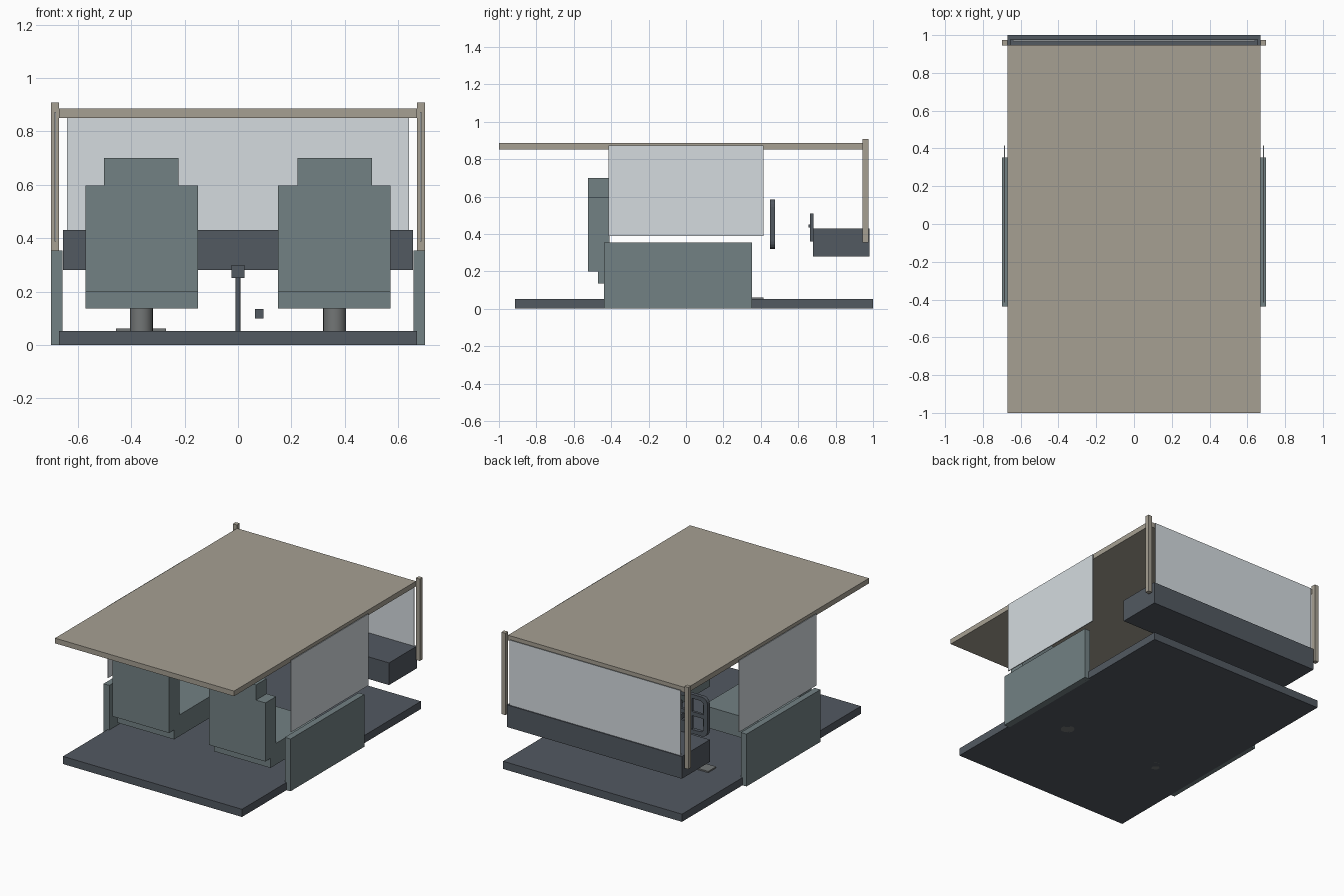
import bpy, bmesh, math

if "Cube" in bpy.data.objects:
    bpy.data.objects.remove(bpy.data.objects["Cube"])


def material(name, rgb):
    m = bpy.data.materials.new(name)
    m.diffuse_color = (*rgb, 1)
    m.use_nodes = True
    m.node_tree.nodes["Principled BSDF"].inputs["Base Color"].default_value = m.diffuse_color
    return m


DARK = material("dark_slate", (0.085, 0.10, 0.12))
TEAL = material("grey_teal", (0.17, 0.22, 0.23))
TAN = material("warm_grey", (0.38, 0.35, 0.29))
GLASS = material("pale_glass", (0.66, 0.71, 0.74))
STEEL = material("steel", (0.17, 0.18, 0.18))


def finish(name, bm, mat):
    bmesh.ops.recalc_face_normals(bm, faces=bm.faces)
    me = bpy.data.meshes.new(name)
    bm.to_mesh(me)
    bm.free()
    ob = bpy.data.objects.new(name, me)
    me.materials.append(mat)
    bpy.context.collection.objects.link(ob)
    return ob


def box(name, x, y, z, mat):
    """Box from (min, max) ranges."""
    bm = bmesh.new()
    bmesh.ops.create_cube(bm, size=1)
    for v in bm.verts:
        v.co = [r[0] + (c + 0.5) * (r[1] - r[0]) for c, r in zip(v.co, (x, y, z))]
    return finish(name, bm, mat)


def post(name, x, y, z0, z1, radius, mat):
    """Upright cylinder."""
    bpy.ops.mesh.primitive_cylinder_add(vertices=24, radius=radius, depth=z1 - z0,
                                        location=(x, y, (z0 + z1) / 2))
    ob = bpy.context.object
    ob.name = name
    ob.data.materials.append(mat)
    bpy.ops.object.shade_smooth_by_angle()
    return ob


def span(s, a, b):
    return tuple(sorted((s * a, s * b)))


def rounded_square(half, r, steps=4):
    pts = []
    for k in range(4):
        a0 = k * math.pi / 2
        sx, sz = [(1, 1), (-1, 1), (-1, -1), (1, -1)][k]
        for i in range(steps + 1):
            a = a0 + i / steps * math.pi / 2
            pts.append((sx * (half - r) + r * math.cos(a), sz * (half - r) + r * math.sin(a)))
    return pts


def ring(name, cx, cz, y0, y1, outer, inner, mat):
    """Flat ring facing y, between two matching outlines."""
    bm = bmesh.new()
    loops = [[bm.verts.new((cx + p[0], y, cz + p[1])) for p in prof]
             for prof, y in ((outer, y0), (outer, y1), (inner, y1), (inner, y0))]
    n = len(outer)
    for a in range(4):
        for i in range(n):
            p, q, j = loops[a], loops[(a + 1) % 4], (i + 1) % n
            bm.faces.new((p[i], p[j], q[j], q[i]))
    return finish(name, bm, mat)


# Cabin shell
box("floor", (-0.67, 0.67), (-0.914, 1.0), (0, 0.052), DARK)
box("roof", (-0.67, 0.67), (-1.0, 0.947), (0.85, 0.885), TAN)
box("dashboard", (-0.655, 0.655), (0.68, 0.98), (0.28, 0.43), DARK)
box("windshield", (-0.64, 0.64), (0.967, 0.973), (0.39, 0.87), GLASS)

# Mirrored pairs: doors, windows, pillars, seats
for s, side in ((-1, "left"), (1, "right")):
    box(side + "_door", span(s, 0.657, 0.70), (-0.438, 0.352), (0, 0.354), TEAL)
    box(side + "_window", span(s, 0.682, 0.688), (-0.415, 0.415), (0.388, 0.872), GLASS)
    box(side + "_pillar", span(s, 0.67, 0.70), (0.945, 0.975), (0.354, 0.908), TAN)

    box(side + "_seat_cushion", span(s, 0.15, 0.572), (-0.47, 0.03), (0.136, 0.28), TEAL)
    box(side + "_seat_back", span(s, 0.15, 0.572), (-0.524, -0.41), (0.2, 0.597), TEAL)
    box(side + "_headrest", span(s, 0.222, 0.502), (-0.524, -0.41), (0.597, 0.70), TEAL)
    post(side + "_seat_pedestal", s * 0.362, -0.22, 0.0, 0.136, 0.043, STEEL)

# Steering wheel with crossed spokes
WX, WZ = -0.36, 0.452
ring("steering_wheel_rim", WX, WZ, 0.45, 0.475,
     rounded_square(0.133, 0.04), rounded_square(0.105, 0.03), DARK)
box("steering_spoke_across", (WX - 0.107, WX + 0.107), (0.454, 0.471), (WZ - 0.014, WZ + 0.014), DARK)
box("steering_spoke_upright", (WX - 0.014, WX + 0.014), (0.455, 0.470), (WZ - 0.107, WZ + 0.107), DARK)

# Instrument panel and its knob
box("instrument_panel", (WX - 0.12, WX + 0.12), (0.664, 0.682), (0.36, 0.51), DARK)
box("instrument_knob", (WX - 0.01, WX + 0.01), (0.654, 0.664), (0.435, 0.45), DARK)

# Gear lever and hand brake
post("gear_stick", 0, 0.1, 0.05, 0.255, 0.01, DARK)
box("gear_knob", (-0.025, 0.025), (0.075, 0.125), (0.25, 0.30), DARK)
box("hand_brake", (0.064, 0.095), (-0.15, 0.05), (0.10, 0.134), DARK)

# Foot pedals
for i, x in enumerate((-0.457, -0.345)):
    box("pedal_%d" % (i + 1), (x, x + 0.075), (0.33, 0.415), (0.05, 0.061), STEEL)
